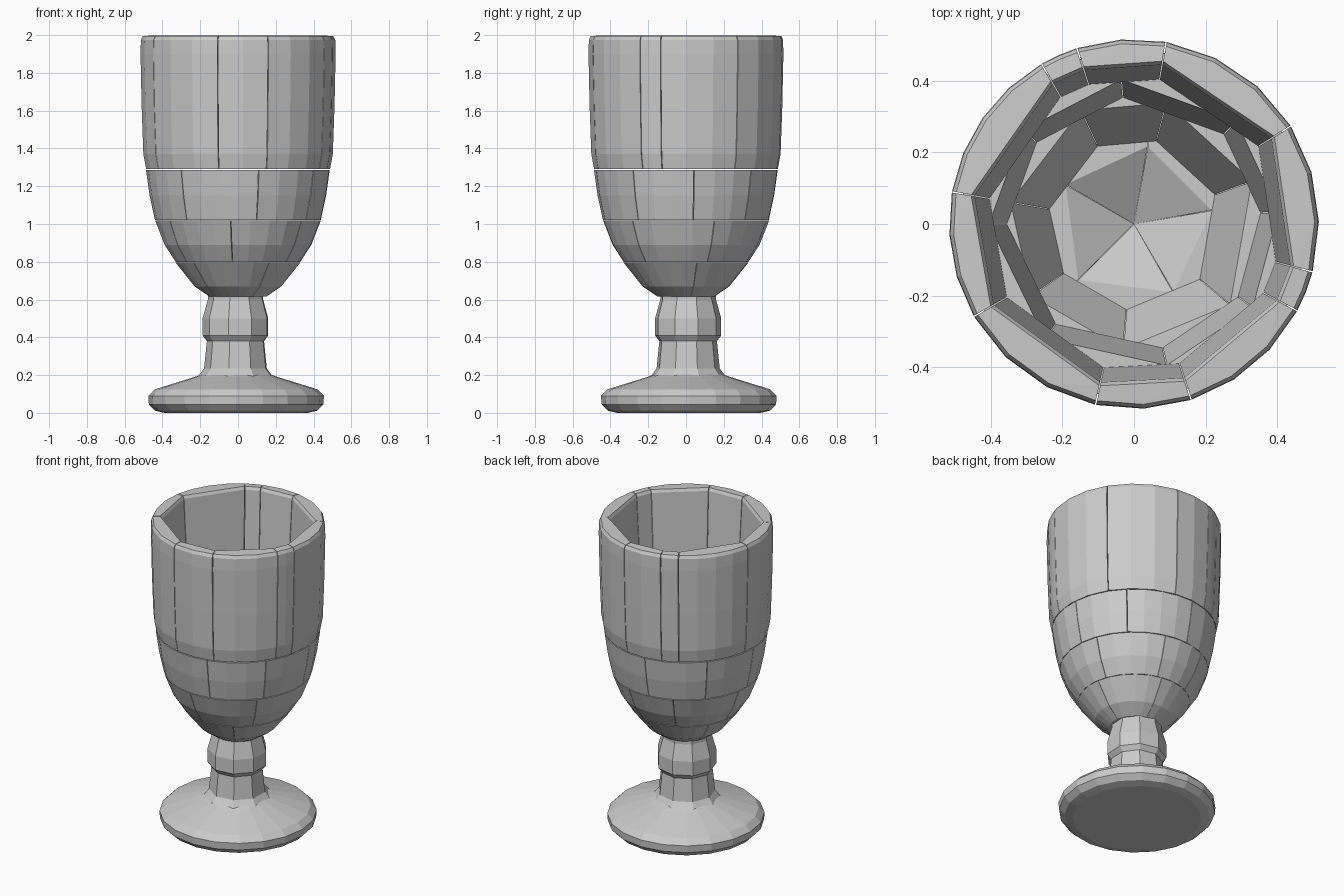
import bpy, bmesh
from math import sin, cos, radians, pi

if "Cube" in bpy.data.objects:
    bpy.data.objects.remove(bpy.data.objects["Cube"])


def add_object(name, bm):
    bmesh.ops.recalc_face_normals(bm, faces=bm.faces)
    mesh = bpy.data.meshes.new(name)
    bm.to_mesh(mesh)
    bm.free()
    obj = bpy.data.objects.new(name, mesh)
    bpy.context.collection.objects.link(obj)
    return obj


def lathe(name, profile, sides, centre=(0, 0), turn=0.0):
    """Closed faceted solid of revolution from (radius, z) points."""
    bm = bmesh.new()
    rings = [[bm.verts.new((centre[0] + r * cos(turn + 2 * pi * i / sides),
                            centre[1] + r * sin(turn + 2 * pi * i / sides), z))
              for i in range(sides)] for r, z in profile]
    for a, b in zip(rings, rings[1:]):
        for i in range(sides):
            j = (i + 1) % sides
            bm.faces.new((a[i], a[j], b[j], b[i]))
    bm.faces.new(rings[0][::-1])
    bm.faces.new(rings[-1])
    return add_object(name, bm)


def panel(name, a0, a1, outer, inner):
    """Convex wall piece: curved outside, one flat chord inside."""
    bm = bmesh.new()
    a0, a1 = a0 + 0.2, a1 - 0.2          # thin crack between neighbours
    steps = max(2, round((a1 - a0) / 14))
    for r, z in outer:
        for i in range(steps + 1):
            a = radians(a0 + (a1 - a0) * i / steps)
            bm.verts.new((r * cos(a), r * sin(a), z))
    for r, z in inner:
        for a in (radians(a0), radians(a1)):
            bm.verts.new((r * cos(a), r * sin(a), z))
    bmesh.ops.remove_doubles(bm, verts=bm.verts, dist=0.001)
    res = bmesh.ops.convex_hull(bm, input=bm.verts)
    loose = {v for v in res["geom_interior"] if isinstance(v, bmesh.types.BMVert)}
    bmesh.ops.delete(bm, geom=list(loose), context='VERTS')
    bmesh.ops.dissolve_limit(bm, angle_limit=0.01, verts=bm.verts, edges=bm.edges)
    return add_object(name, bm)


def band(name, cuts, outer, inner):
    for k, a in enumerate(cuts):
        b = cuts[k + 1] if k + 1 < len(cuts) else cuts[0] + 360
        panel(f"{name}_{k + 1}", a, b, outer, inner)


# Foot: low, rounded disc rising to a shallow cone
lathe("foot", [(0.38, 0.0), (0.43, 0.012), (0.462, 0.045), (0.465, 0.09),
               (0.43, 0.125), (0.22, 0.19), (0.10, 0.235)], 20, (-0.01, 0.015))

# Stem: faceted column with a knop, flaring where it meets the foot
lathe("stem", [(0.22, 0.17), (0.17, 0.235), (0.155, 0.38), (0.178, 0.41),
               (0.178, 0.50), (0.15, 0.60), (0.15, 0.66)], 9, (-0.01, 0.01), 0.3)

# Bowl: bands of cracked wall panels, thicker towards the base
band("bowl_base", [10, 80, 150, 225, 300],
     [(0.15, 0.615), (0.23, 0.67), (0.33, 0.795)],
     [(0.0, 0.63), (0.0, 0.69), (0.22, 0.795)])
band("bowl_lower", [20, 75, 115, 170, 215, 265, 320],
     [(0.33, 0.798), (0.39, 0.89), (0.44, 1.018)],
     [(0.24, 0.798), (0.35, 1.018)])
band("bowl_middle", [5, 45, 95, 140, 180, 232, 283, 325],
     [(0.44, 1.022), (0.468, 1.15), (0.487, 1.285)],
     [(0.355, 1.022), (0.405, 1.285)])
band("bowl_upper", [-28, -15, 32, 80, 108, 120, 170, 210, 258, 288],
     [(0.487, 1.29), (0.502, 1.37), (0.511, 1.62), (0.517, 1.9),
      (0.515, 1.975), (0.505, 1.995)],
     [(0.41, 1.29), (0.452, 1.98), (0.462, 1.998)])
